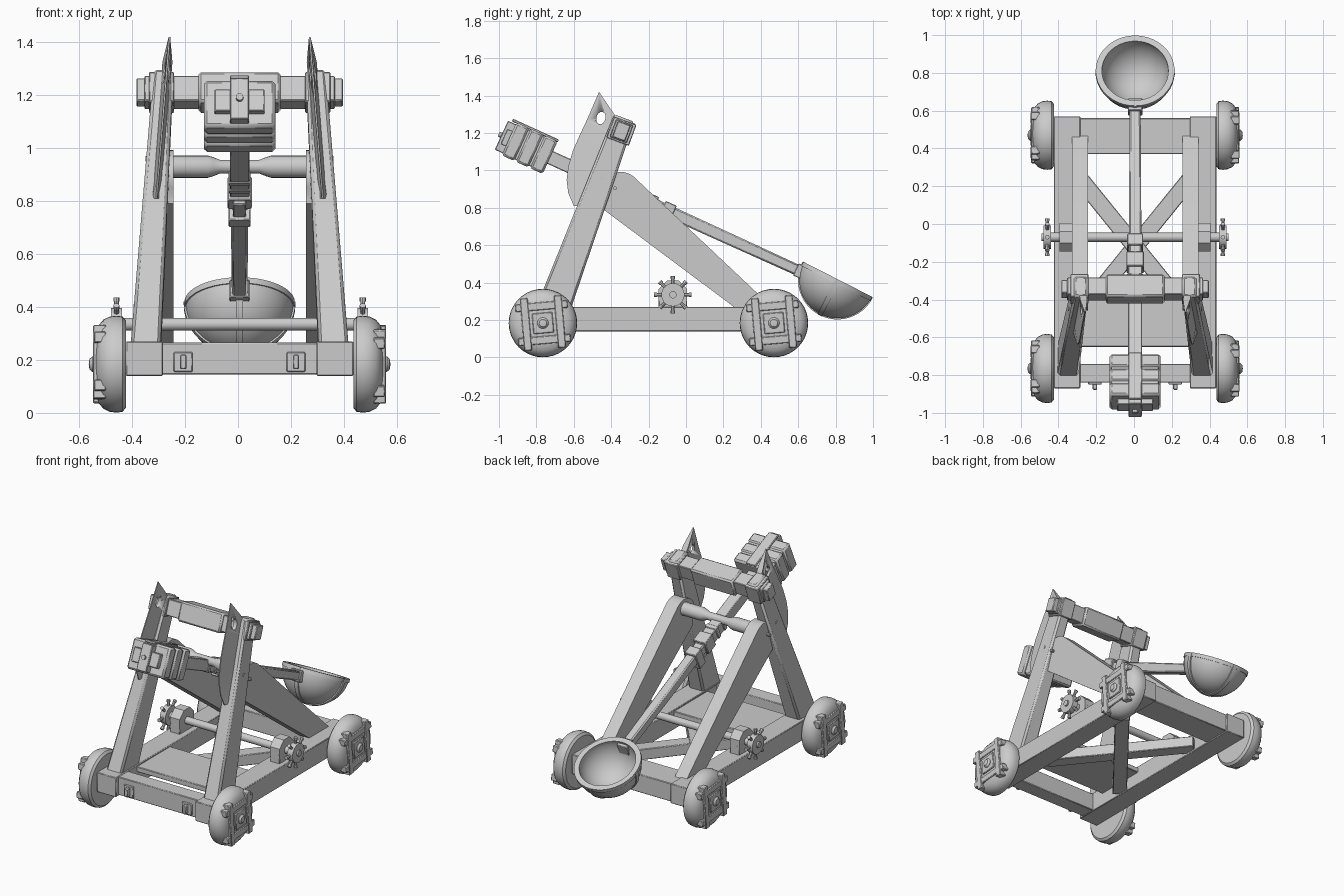
import bpy, bmesh, math
from mathutils import Matrix, Vector

if "Cube" in bpy.data.objects:
    bpy.data.objects.remove(bpy.data.objects["Cube"])

OFF = 0.006                      # sideways centring shift
wood = bpy.data.materials.new("plain_grey")
wood.diffuse_color = (0.6, 0.6, 0.6, 1)
wood.use_nodes = True
wood.node_tree.nodes["Principled BSDF"].inputs["Base Color"].default_value = wood.diffuse_color
T, R = Matrix.Translation, Matrix.Rotation


def finish(name, bm, bevel=0.0, angle=35):
    bmesh.ops.remove_doubles(bm, verts=bm.verts, dist=1e-5)
    bmesh.ops.recalc_face_normals(bm, faces=bm.faces)
    bmesh.ops.translate(bm, verts=bm.verts, vec=(OFF, 0, 0))
    me = bpy.data.meshes.new(name)
    bm.to_mesh(me)
    bm.free()
    ob = bpy.data.objects.new(name, me)
    bpy.context.collection.objects.link(ob)
    me.materials.append(wood)
    bpy.ops.object.select_all(action='DESELECT')
    ob.select_set(True)
    bpy.context.view_layer.objects.active = ob
    bpy.ops.object.shade_smooth_by_angle(angle=math.radians(angle))
    if bevel:
        m = ob.modifiers.new("edge", 'BEVEL')
        m.width, m.segments = bevel, 1
    return ob


def box(name, lo, hi, mat=Matrix(), bevel=0.004):
    lo, hi = Vector(lo), Vector(hi)
    bm = bmesh.new()
    bmesh.ops.create_cube(bm, size=1, matrix=mat @ T((lo + hi) / 2) @ Matrix.Diagonal((*(hi - lo), 1)))
    return finish(name, bm, bevel)


def lathe(name, profile, mat, segs=32):
    bm = bmesh.new()
    vs = [bm.verts.new((r, 0, h)) for r, h in profile]
    es = [bm.edges.new(p) for p in zip(vs, vs[1:])]
    bmesh.ops.spin(bm, geom=vs + es, cent=(0, 0, 0), axis=(0, 0, 1), angle=2 * math.pi, steps=segs)
    bm.transform(mat)
    return finish(name, bm)


def rod(name, r, h0, h1, mat, segs=16):
    return lathe(name, [(0, h0), (r, h0), (r, h1), (0, h1)], mat, segs)


def loft(name, sections, bevel=0.0):
    """Closed skin through equal-length point loops."""
    bm = bmesh.new()
    loops = [[bm.verts.new(p) for p in s] for s in sections]
    n = len(loops[0])
    for a, b in zip(loops, loops[1:]):
        for i in range(n):
            bm.faces.new((a[i], a[(i + 1) % n], b[(i + 1) % n], b[i]))
    bm.faces.new(loops[0])
    bm.faces.new(loops[-1])
    return finish(name, bm, bevel)


def along_x(side, y, z):
    return T((0, y, z)) @ R(math.radians(90 * side), 4, 'Y')


# base frame
for s in (-1, 1):
    box("side_rail", (s * .36 - .07, -.87, .14), (s * .36 + .07, .57, .27))
box("rear_crossbeam", (-.30, .37, .145), (.30, .56, .265))
box("front_crossbeam", (-.30, -.84, .145), (.30, -.74, .265))
box("floor_plate", (-.30, -.65, .225), (.30, -.30, .26))
for s in (-1, 1):
    m = T((0, -.12, 0)) @ R(s * math.radians(39), 4, 'Z')
    box("diagonal_brace", (-.045, -.47, .15 + .002 * s), (.045, .47, .222 + .002 * s), m)
    # front hooks
    box("hook_plate", (s * .213 - .036, -.85, .155), (s * .213 + .036, -.835, .23))
    box("hook", (s * .213 - .012, -.878, .165), (s * .213 + .012, -.84, .22))

# wheels with plank cross frames and hubs
TYRE = [(0, .43), (.165, .43), (.18, .442), (.183, .465), (.18, .49), (.168, .515),
        (.145, .534), (.11, .543), (0, .546)]
for s in (-1, 1):
    for y in (-.765, .47):
        m = along_x(s, y, .184)
        lathe("wheel", TYRE, m, 40)
        m = m @ R(math.radians(5), 4, 'Z')
        for k in range(4):
            q = m @ R(k * math.pi / 2, 4, 'Z')
            box("wheel_plank", (.07, -.14, .505), (.112, .14, .55 + .003 * (k % 2)), q)
        box("hub_plate", (-.055, -.055, .53), (.055, .055, .553), m)
        lathe("hub", [(0, .54), (.03, .54), (.03, .556), (.02, .567), (0, .57)], m, 16)

# leaning front posts
ax, px = Vector((0, .347, .938)), Vector((0, .938, -.347))


def post_section(y, z, w, x0, x1, s):
    c = Vector((0, y, z))
    return [c + px * (w / 2 * k) + Vector((s * x, 0, 0)) for k, x in ((-1, x0), (1, x0), (1, x1), (-1, x1))]


def blade_x(z):
    return .265 + (1.42 - z) * .08


OUTER = [(-.465, 1.42), (-.53, 1.27), (-.57, 1.185), (-.605, 1.105), (-.63, 1.02), (-.638, .95), (-.63, .88), (-.60, .81)]
INNER = [(-.40, 1.325), (-.36, 1.265), (-.39, 1.18), (-.42, 1.10), (-.45, 1.02), (-.48, .95), (-.51, .88), (-.56, .81)]
TILT = math.radians(-20.3)
for s in (-1, 1):
    loft("front_post", [post_section(-.735, .19, .182, .30, .415, s),
                        post_section(-.33, 1.28, .115, .25, .325, s)], .012)
    # thin fin on the front of each post, with a round hole
    secs = []
    for (yo, zo), (yi, zi) in zip(OUTER, INNER):
        xo, xi = blade_x(zo), blade_x(zi)
        secs.append([(s * (xo - .003), yo, zo), (s * (xo + .003), yo, zo),
                     (s * (xi + .019), yi, zi), (s * (xi - .019), yi, zi)])
    fin = loft("fin", secs)
    cut = rod("fin_hole_cutter", 1, -.2, .2,
              T((s * .28, -.455, 1.28)) @ R(math.radians(-15), 4, 'X') @ Matrix.Diagonal((1, .024, .034, 1)) @ R(math.pi / 2, 4, 'Y'), 20)
    cut.hide_render = True
    cut.hide_viewport = True
    b = fin.modifiers.new("hole", 'BOOLEAN')
    b.object, b.operation, b.solver = cut, 'DIFFERENCE', 'EXACT'
    # bolts
    for y, z in ((-.45, .96), (-.38, .905)):
        rod("bolt", .01, .30, .355, along_x(s, y, z), 10)
    # rear strut with round head
    prof = [(.47, .26), (.27, .26), (-.44, .79)]
    for k in range(11):
        a = math.radians(215 - k * 16.5)
        prof.append((-.35 + .108 * math.cos(a), .885 + .108 * math.sin(a)))
    loft("rear_strut", [[(s * x, y, z) for y, z in prof] for x in (.25, .335)])
    # strap around the post top
    top = T((0, -.345, 1.21)) @ R(TILT, 4, 'X')
    box("post_strap", (s * .295 - .048, -.064, -.06), (s * .295 + .048, .064, .06), top)
    box("crossbar_peg", (s * .37 - .02, -.036, -.045), (s * .37 + .02, .036, .045), top)

# upper crossbar
box("crossbar", (-.36, -.048, -.05), (.36, .048, .05), top)
box("crossbar_sleeve", (-.155, -.063, -.062), (.155, .063, .062), top, .01)

# pivot spindle
lathe("pivot_spindle", [(0, -.30), (.042, -.30), (.042, -.12), (.036, -.10), (.026, -.075),
                        (.026, .075), (.036, .10), (.042, .12), (.042, .30), (0, .30)], along_x(1, -.35, .93), 20)

# throwing arm, in a frame whose y axis runs down towards the bowl
arm = T((0, -.35, .898)) @ R(math.radians(-24.5), 4, 'X')
box("arm_beam", (-.037, -.50, -.037), (.037, .21, .037), arm)
loft("arm_shaft", [[arm @ Vector((a * w, y, c * w)) for a, c in ((-1, -1), (1, -1), (1, 1), (-1, 1))]
                   for y, w in ((.15, .034), (1.09, .029))], .008)
box("arm_collar", (-.046, .12, -.048), (.046, .205, .048), arm)
box("arm_clamp", (-.042, .245, -.075), (.042, .31, .045), arm)
box("clamp_wedge", (-.025, .13, -.062), (.025, .26, -.03), arm)
for y in (-.02, .05):
    box("arm_band", (-.042, y, -.042), (.042, y + .03, .042), arm)
box("bowl_socket", (-.038, 1.03, -.036), (.038, 1.10, .036), arm)

# counterweight: three slabs, end plates and a bolt
for k in range(3):
    y = -.655 + k * .083
    box("weight_slab", (-.135, y, -.097), (.135, y + .076, .097), arm, .012)
box("weight_core", (-.125, -.65, -.088), (.125, -.415, .088), arm)
box("weight_end_plate", (-.095, -.685, -.045), (.095, -.64, .045), arm)
box("weight_end_strap", (-.036, -.70, -.085), (.036, -.64, .085), arm)
box("weight_top_strap", (-.036, -.68, .09), (.036, -.41, .106), arm)
rod("weight_bolt", .014, .69, .715, arm @ R(math.pi / 2, 4, 'X'), 12)

# hollow bowl with crossed straps
bowl = T((0, .81, .414)) @ R(math.radians(-27), 4, 'X')
arc = [math.radians(-90 + 90 * k / 12) for k in range(13)]
shell = [(max(0, .205 * math.cos(a)), .205 * math.sin(a)) for a in arc]
shell += [(max(0, .177 * math.cos(a)), .177 * math.sin(a)) for a in reversed(arc)]
lathe("bowl", shell, bowl, 40)
lathe("bowl_rim", [(.176, -.02), (.209, -.02), (.209, .004), (.176, .004), (.176, -.02)], bowl, 40)
for turn in (0, math.pi / 2):
    m = bowl @ R(turn, 4, 'Z')
    loft("bowl_strap", [[m @ Vector((r * math.cos(a), w, r * math.sin(a)))
                         for r, w in ((.20, -.013), (.211, -.013), (.211, .013), (.20, .013))]
                        for a in [math.radians(180 + 180 * k / 24) for k in range(25)]])

# windlass with bearings and spoked handles
rod("windlass_axle", .024, -.46, .46, along_x(1, -.07, .335))
for s in (-1, 1):
    m = along_x(s, -.07, .335)
    rod("windlass_bearing", .082, .33, .40, m @ R(math.pi / 8, 4, 'Z'), 8)
    box("bearing_foot", (s * .365 - .035, -.146, .26), (s * .365 + .035, .006, .33))
    rod("windlass_drum", .062, .445, .485, m, 20)
    rod("windlass_cap", .02, .48, .495, m, 12)
    for k in range(8):
        q = m @ T((0, 0, .465)) @ R(k * math.pi / 4, 4, 'Z') @ R(math.pi / 2, 4, 'Y')
        rod("windlass_spoke", .009, .05, .09, q, 8)
        rod("spoke_knob", .012, .085, .10, q, 8)
